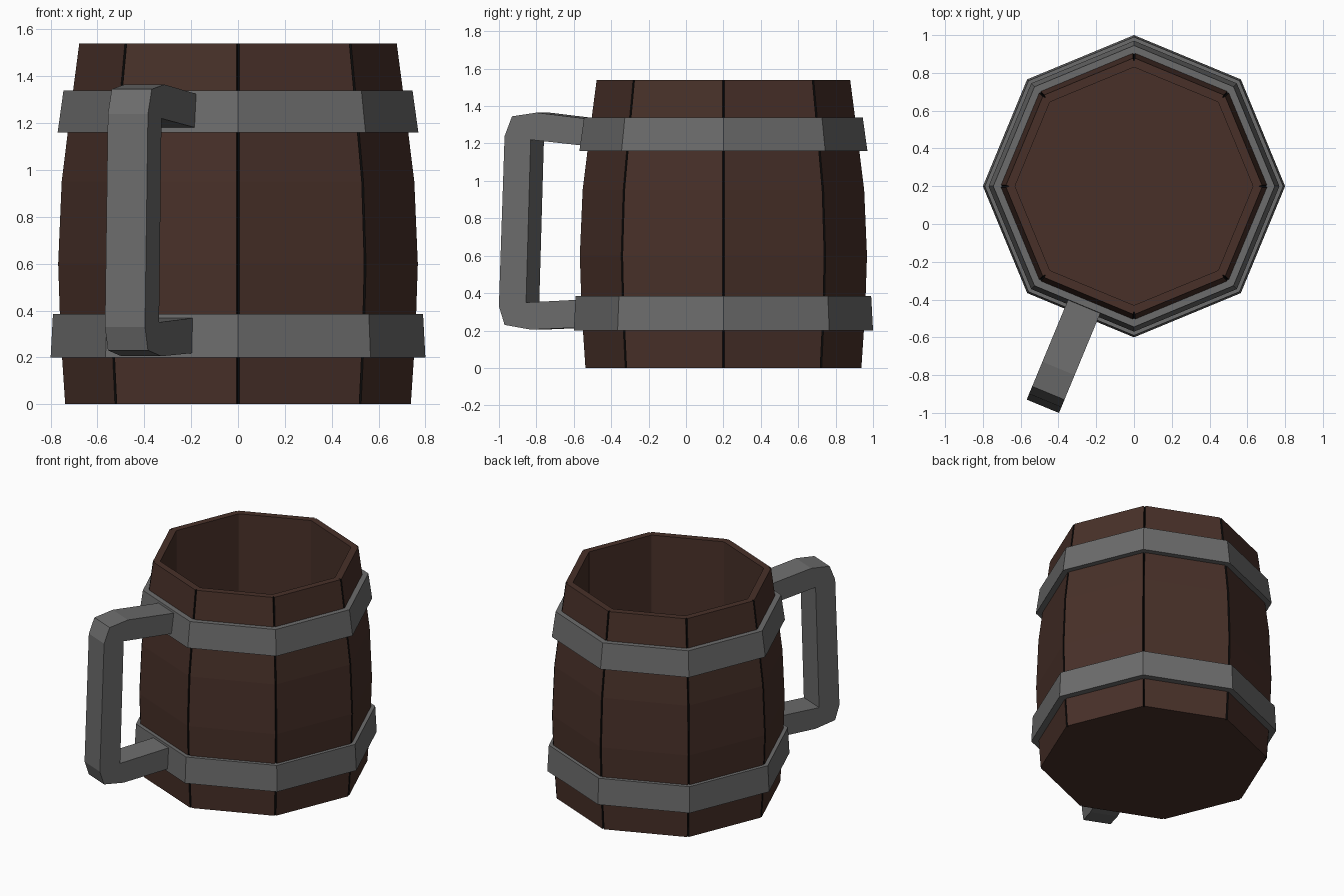
import bpy, bmesh
from math import pi, cos, sin
from mathutils import Vector

if "Cube" in bpy.data.objects:
    bpy.data.objects.remove(bpy.data.objects["Cube"])

CENTRE = Vector((0, 0.2, 0))   # mug axis
SIDES = 8


def material(name, rgb):
    m = bpy.data.materials.new(name)
    m.diffuse_color = (*rgb, 1)
    m.use_nodes = True
    m.node_tree.nodes["Principled BSDF"].inputs["Base Color"].default_value = m.diffuse_color
    return m


wood = material("dark_wood", (0.065, 0.03, 0.022))
seam = material("seam", (0.004, 0.004, 0.004))
iron = material("iron", (0.15, 0.15, 0.15))


def finish(name, bm, mats):
    bmesh.ops.recalc_face_normals(bm, faces=bm.faces)
    me = bpy.data.meshes.new(name)
    bm.to_mesh(me)
    bm.free()
    for m in mats:
        me.materials.append(m)
    ob = bpy.data.objects.new(name, me)
    bpy.context.collection.objects.link(ob)
    return ob


def octagon(r, z):
    return [CENTRE + Vector((r * cos(2 * pi * i / SIDES), r * sin(2 * pi * i / SIDES), z))
            for i in range(SIDES)]


def grooved_octagon(r, z, depth, half=0.006):
    # each corner becomes two stave edges with a groove point between them
    c = octagon(r, z)
    g = octagon(r - depth, z)
    pts = []
    for i in range(SIDES):
        before = (c[i - 1] - c[i]).normalized() * half
        after = (c[(i + 1) % SIDES] - c[i]).normalized() * half
        pts += [c[i] + before, g[i], c[i] + after]
    return pts


def skin(bm, rings, closed=False):
    vs = [[bm.verts.new(p) for p in ring] for ring in rings]
    n = len(rings[0])
    rows = []
    for k in range(len(vs) if closed else len(vs) - 1):
        a, b = vs[k], vs[(k + 1) % len(vs)]
        rows.append([bm.faces.new((a[j], a[(j + 1) % n], b[(j + 1) % n], b[j])) for j in range(n)])
    return vs, rows


# Barrel body: bulging staves outside, straight hollow inside
outer = [(0.74, 0), (0.76, 0.3), (0.77, 0.6), (0.755, 0.95), (0.718, 1.25), (0.68, 1.54)]
inner = [(0.63, 1.54), (0.63, 0.08)]
bm = bmesh.new()
rings = [grooved_octagon(r, z, 0.018) for r, z in outer]
rings += [grooved_octagon(r, z, 0.001) for r, z in inner]
vs, rows = skin(bm, rings)
bm.faces.new(vs[0])
bm.faces.new(vs[-1])
for row in rows[:len(outer) - 1]:
    for j, f in enumerate(row):
        if j % 3 != 2:
            f.material_index = 1
finish("barrel_body", bm, [wood, seam])

# Iron hoops
for name, section in (
        ("lower_hoop", [(0.80, 0.2), (0.79, 0.385), (0.74, 0.385), (0.74, 0.2)]),
        ("upper_hoop", [(0.77, 1.16), (0.745, 1.34), (0.70, 1.34), (0.70, 1.16)])):
    bm = bmesh.new()
    skin(bm, [octagon(r, z) for r, z in section], closed=True)
    finish(name, bm, [iron])

# Handle: side profile (distance from axis, height) extruded across its width
profile = [(0.69, 1.325), (1.044, 1.365), (1.185, 1.345), (1.228, 1.24), (1.261, 0.33),
           (1.228, 0.23), (1.077, 0.205), (0.69, 0.22), (0.69, 0.37), (1.104, 0.35),
           (1.077, 1.22), (0.69, 1.18)]
angle = 1.375 * pi
out = Vector((cos(angle), sin(angle), 0))
side = Vector((-sin(angle), cos(angle), 0))
bm = bmesh.new()
vs, _ = skin(bm, [[CENTRE + out * r + side * s + Vector((0, 0, z)) for r, z in profile]
                  for s in (-0.0925, 0.0925)])
for v in vs:
    bm.faces.new(v)
finish("handle", bm, [iron])
